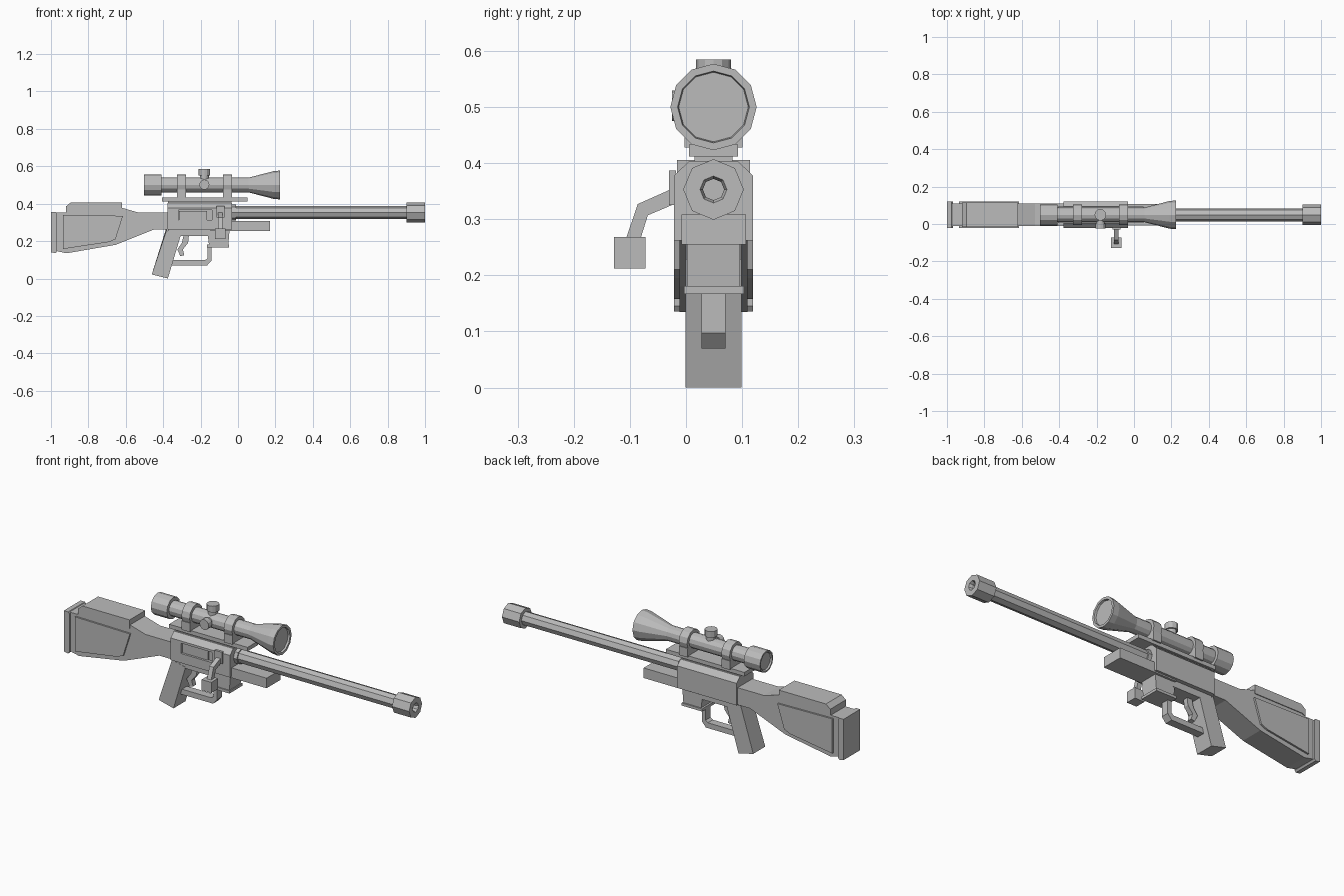
import bpy, bmesh, math
from mathutils import Vector

CY = 0.049          # centre plane of the whole rifle
BARREL_Z, SCOPE_Z = 0.353, 0.50

grey = bpy.data.materials.new("gun grey")
grey.diffuse_color = (0.5, 0.5, 0.5, 1)


def finish(name, bm):
    bmesh.ops.recalc_face_normals(bm, faces=bm.faces)
    mesh = bpy.data.meshes.new(name)
    bm.to_mesh(mesh)
    bm.free()
    mesh.materials.append(grey)
    ob = bpy.data.objects.new(name, mesh)
    bpy.context.collection.objects.link(ob)
    return ob


def loft(name, rings):
    """Skin a list of equal-length point rings and cap both ends."""
    bm = bmesh.new()
    vs = [[bm.verts.new(p) for p in r] for r in rings]
    n = len(vs[0])
    for a, b in zip(vs, vs[1:]):
        for i in range(n):
            bm.faces.new((a[i], a[(i + 1) % n], b[(i + 1) % n], b[i]))
    bm.faces.new(vs[0])
    bm.faces.new(vs[-1])
    return finish(name, bm)


def side(name, pts, half, cy=CY):
    """Extrude an (x, z) outline sideways."""
    return loft(name, [[(x, cy + s * half, z) for x, z in pts] for s in (-1, 1)])


def box(name, x0, x1, y0, y1, z0, z1):
    return side(name, [(x0, z0), (x1, z0), (x1, z1), (x0, z1)],
                (y1 - y0) / 2, (y0 + y1) / 2)


def turned(name, profile, centre, n, axis="x"):
    """Turn (position, radius) stations about an axis."""
    rings = []
    for t, r in profile:
        ring = []
        for i in range(n):
            a = 2 * math.pi * i / n
            u, v = r * math.cos(a), r * math.sin(a)
            off = {"x": (t, u, v), "y": (u, t, v), "z": (u, v, t)}[axis]
            ring.append(tuple(Vector(off) + Vector(centre)))
        rings.append(ring)
    return loft(name, rings)


# Stock, cheek rest, butt pad and raised side panels
side("stock", [(-0.975, 0.352), (-0.92, 0.352), (-0.9, 0.378), (-0.62, 0.378),
               (-0.53, 0.352), (-0.375, 0.352), (-0.375, 0.262), (-0.45, 0.262),
               (-0.655, 0.18), (-0.917, 0.135), (-0.975, 0.148)], 0.061)
side("cheek_rest", [(-0.92, 0.352), (-0.9, 0.36), (-0.62, 0.36), (-0.62, 0.406),
                    (-0.895, 0.406), (-0.92, 0.385)], 0.065)
side("butt_pad", [(-1, 0.14), (-0.975, 0.136), (-0.968, 0.145),
                  (-0.968, 0.348), (-0.975, 0.355), (-1, 0.355)], 0.07)
for s, label in ((-1, "front"), (1, "back")):
    side("stock_panel_" + label,
         [(-0.935, 0.158), (-0.69, 0.195), (-0.655, 0.21), (-0.615, 0.335),
          (-0.935, 0.34)], 0.006, CY + s * 0.064)

# Receiver with chamfered top and an ejection port cut
section = [(-0.07, 0.262), (0.07, 0.262), (0.07, 0.378), (0.043, 0.404),
           (-0.043, 0.404), (-0.07, 0.378)]
receiver = loft("receiver", [[(x, CY + y, z) for y, z in section]
                             for x in (-0.378, -0.032)])
cutter = box("port_cutter", -0.318, -0.138, -0.1, -0.004, 0.312, 0.366)
cutter.hide_render = True
cutter.hide_viewport = True
cut = receiver.modifiers.new("port", "BOOLEAN")
cut.object = cutter
cut.operation = "DIFFERENCE"
cut.solver = "EXACT"
box("port_cover", -0.315, -0.165, -0.013, 0.0, 0.314, 0.362)

# Fore-end, magazine and magazine base
box("fore_end", -0.16, 0.172, -0.008, 0.107, 0.255, 0.308)
side("magazine", [(-0.155, 0.178), (-0.052, 0.178), (-0.045, 0.262),
                  (-0.165, 0.262)], 0.047)
box("magazine_base", -0.166, -0.047, -0.004, 0.103, 0.167, 0.181)

# Grip, trigger guard and trigger
side("grip", [(-0.385, 0.265), (-0.375, 0.252), (-0.305, 0.235), (-0.375, 0.0),
              (-0.461, 0.022)], 0.05)
bpy.data.objects["grip"].data.vertices[0].co.x = -0.38
box("guard_top", -0.375, -0.15, 0.0, 0.098, 0.228, 0.264)
side("trigger_guard", [(-0.36, 0.07), (-0.165, 0.07), (-0.141, 0.097), (-0.141, 0.17),
                       (-0.163, 0.17), (-0.163, 0.108), (-0.176, 0.098),
                       (-0.35, 0.098)], 0.021)
side("trigger", [(-0.29, 0.235), (-0.262, 0.235), (-0.267, 0.19), (-0.295, 0.155),
                 (-0.287, 0.125), (-0.308, 0.12), (-0.325, 0.155), (-0.3, 0.19)], 0.013)

# Barrel and hollow muzzle
barrel_at = (0, CY, BARREL_Z)
turned("barrel", [(-0.06, 0.035), (0.91, 0.035)], barrel_at, 8)
turned("barrel_collar", [(-0.04, 0.042), (-0.012, 0.042)], barrel_at, 8)
turned("muzzle", [(0.9, 0.054), (1.0, 0.054), (1.0, 0.024), (0.985, 0.019),
                  (0.93, 0.019)], barrel_at, 8)

# Scope rail and rings
box("scope_rail", -0.405, 0.052, 0.005, 0.093, 0.412, 0.433)
box("rail_base", -0.375, -0.035, 0.015, 0.083, 0.4, 0.414)
for x, label in ((-0.302, "rear"), (-0.055, "front")):
    turned(label + "_scope_ring", [(x - 0.024, 0.055), (x + 0.024, 0.055)],
           (0, CY, SCOPE_Z), 12)
    box(label + "_ring_foot", x - 0.024, x + 0.024, -0.003, 0.101, 0.428, 0.475)

# Scope body with recessed lenses, plus adjustment knobs
turned("scope", [(-0.495, 0.044), (-0.503, 0.048), (-0.503, 0.056), (-0.41, 0.056),
                 (-0.41, 0.039), (0.055, 0.039), (0.19, 0.074), (0.224, 0.077),
                 (0.224, 0.064), (0.214, 0.062)], (0, CY, SCOPE_Z), 12)
turned("top_knob", [(0.02, 0.024), (0.052, 0.024), (0.052, 0.031), (0.085, 0.031)],
       (-0.18, CY, SCOPE_Z), 12, "z")
turned("side_knob", [(-0.074, 0.027), (-0.045, 0.027), (-0.045, 0.022), (-0.02, 0.022)],
       (-0.18, CY, SCOPE_Z + 0.002), 12, "y")

# Bolt: base plate, bent arm and square knob
box("bolt_base", -0.115, -0.073, -0.03, -0.018, 0.325, 0.387)
arm = [((-0.015, 0.344), (0.006, 0.012)), ((-0.077, 0.317), (0.009, 0.010)),
       ((-0.095, 0.262), (0.012, 0.003))]
loft("bolt_arm", [[(-0.094 + dx, y + s * oy * -1, z + s * oz)
                   for dx, s in ((-0.012, -1), (0.012, -1), (0.012, 1), (-0.012, 1))]
                  for (y, z), (oy, oz) in arm])
box("bolt_knob", -0.122, -0.066, -0.128, -0.072, 0.212, 0.268)
